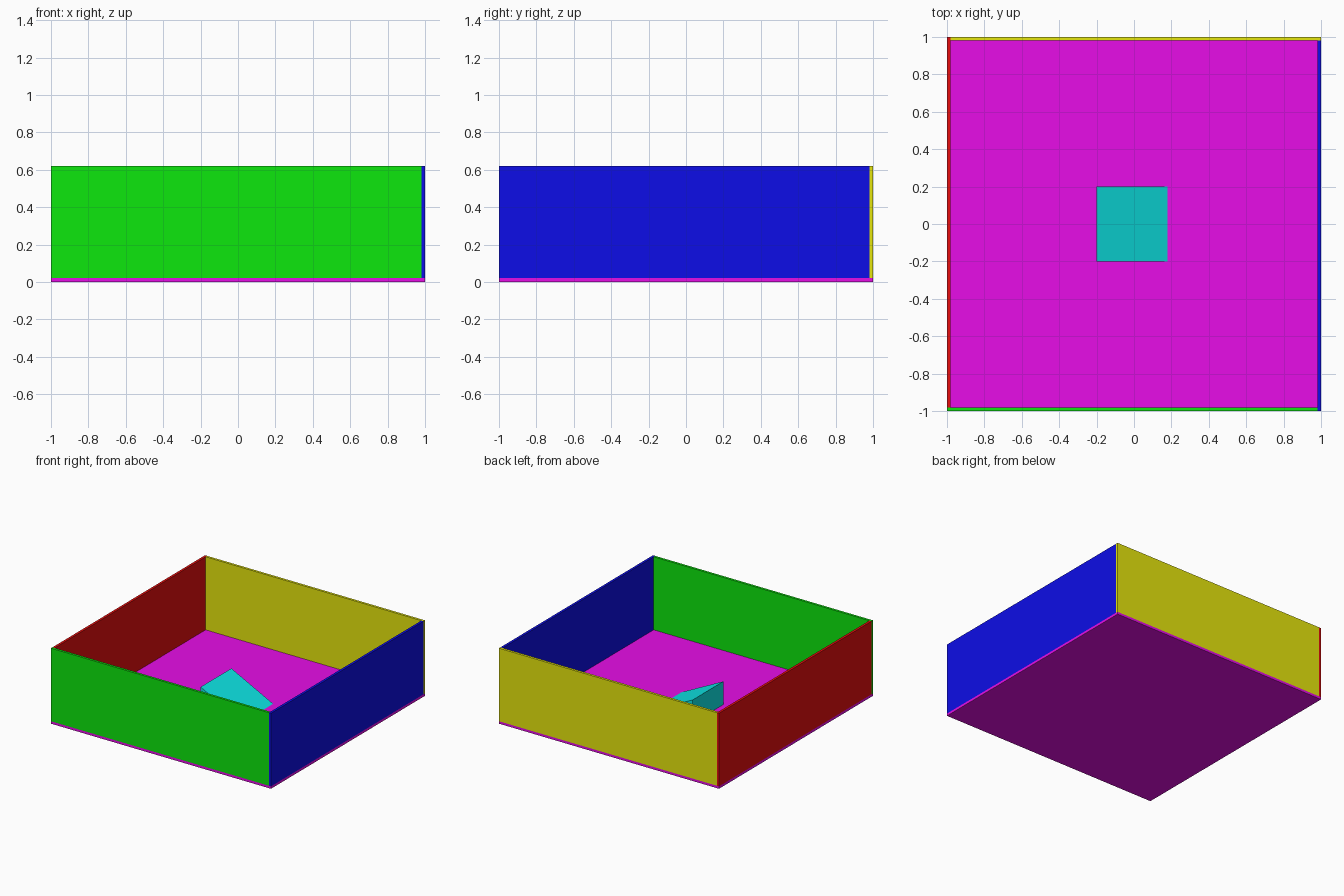
import bpy

cube = bpy.data.objects.get("Cube")
if cube:
    bpy.data.objects.remove(cube, do_unlink=True)

LOW, HIGH = 0.004, 0.8


def material(name, r, g, b):
    mat = bpy.data.materials.new(name)
    mat.use_nodes = True
    colour = (r, g, b, 1)
    mat.diffuse_color = colour
    mat.node_tree.nodes["Principled BSDF"].inputs["Base Color"].default_value = colour
    return mat


def prism(name, profile, y0, y1, mat):
    """Extrude an x-z profile (anticlockwise from the front) from y0 to y1."""
    n = len(profile)
    verts = [(x, y, z) for y in (y0, y1) for x, z in profile]
    faces = [list(range(n)), list(range(2 * n - 1, n - 1, -1))]
    faces += [[i, i + n, (i + 1) % n + n, (i + 1) % n] for i in range(n)]
    mesh = bpy.data.meshes.new(name)
    mesh.from_pydata(verts, [], faces)
    mesh.materials.append(mat)
    obj = bpy.data.objects.new(name, mesh)
    bpy.context.collection.objects.link(obj)
    return obj


def box(name, x0, x1, y0, y1, z0, z1, mat):
    return prism(name, [(x0, z0), (x1, z0), (x1, z1), (x0, z1)], y0, y1, mat)


T = 0.02          # board thickness
TOP = 0.62        # wall height
IN = 1 - T

# Floor slab
box("floor", -1, 1, -1, 1, 0, T, material("magenta", HIGH, LOW, HIGH))

# Four walls overlapping in a pinwheel at the corners
box("front_wall", -1, IN, -1, -IN, T, TOP, material("green", LOW, HIGH, LOW))
box("left_wall", IN, 1, -1, IN, T, TOP, material("blue", LOW, LOW, HIGH))
box("back_wall", -IN, 1, IN, 1, T, TOP, material("yellow", HIGH, HIGH, LOW))
box("right_wall", -1, -IN, -IN, 1, T, TOP, material("red", HIGH, LOW, LOW))

# Ramp sunk slightly into the floor, sloping down towards +x
prism("ramp", [(-0.2, 0.01), (0.2, 0.01), (-0.2, 0.21)], -0.2, 0.2,
      material("cyan", LOW, HIGH, HIGH))
